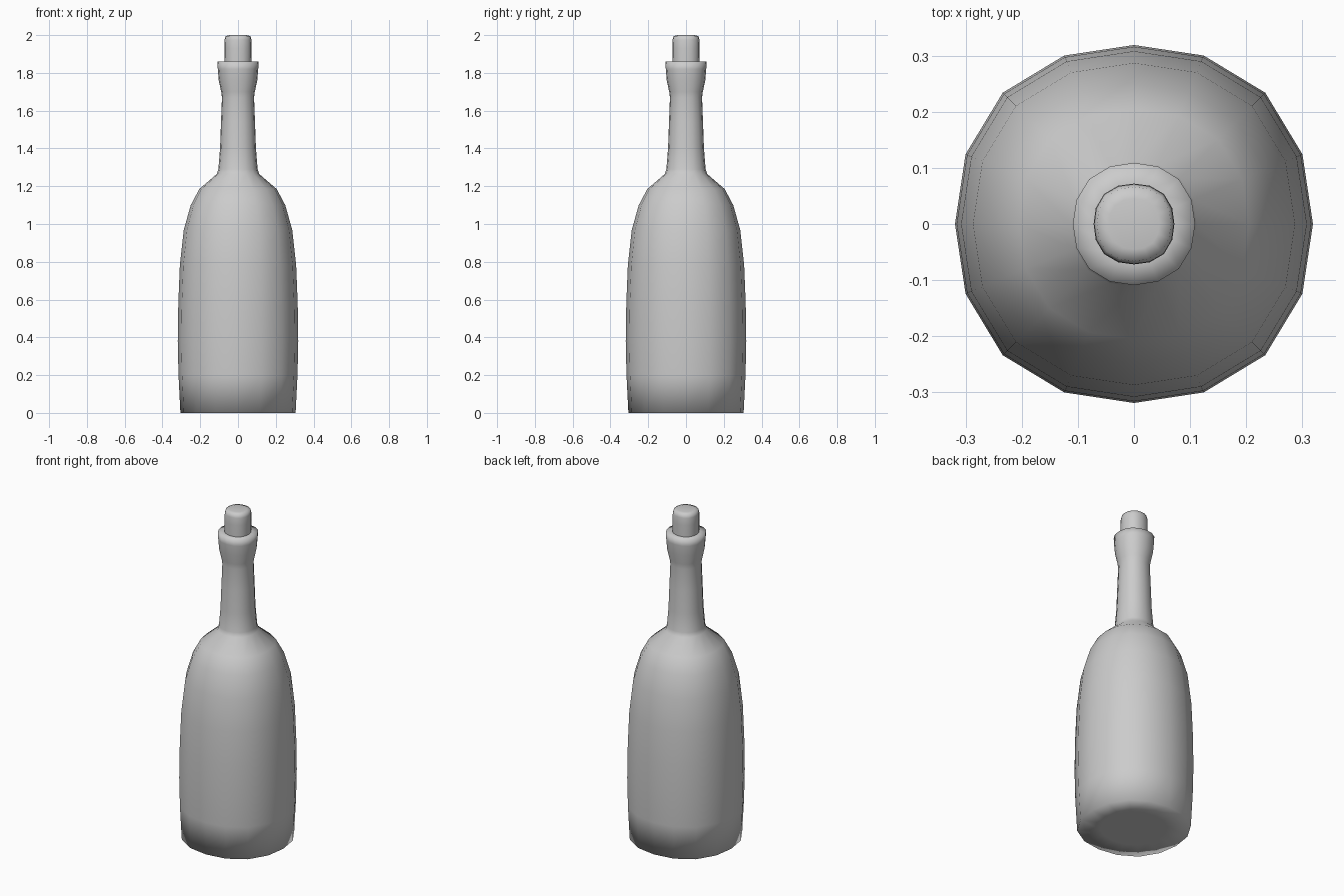
import bpy, bmesh, math

if "Cube" in bpy.data.objects:
    bpy.data.objects.remove(bpy.data.objects["Cube"])

SIDES = 16


def lathe(name, profile, squarish):
    """Revolve (radius, z) points into a closed, slightly squared solid."""
    bm = bmesh.new()
    rings = []
    for r, z in profile:
        ring = []
        for i in range(SIDES):
            a = 2 * math.pi * i / SIDES
            rr = r * (1 + squarish * math.sin(2 * a) ** 2)
            ring.append(bm.verts.new((rr * math.cos(a), rr * math.sin(a), z)))
        rings.append(ring)
    for low, high in zip(rings, rings[1:]):
        for i in range(SIDES):
            j = (i + 1) % SIDES
            bm.faces.new((low[i], low[j], high[j], high[i]))
    bm.faces.new(rings[0][::-1])
    bm.faces.new(rings[-1])
    for f in bm.faces:
        f.smooth = True
    mesh = bpy.data.meshes.new(name)
    bm.to_mesh(mesh)
    bm.free()
    obj = bpy.data.objects.new(name, mesh)
    bpy.context.collection.objects.link(obj)
    return obj


# Bottle: flat base, bulging body, shoulder, neck and flared lip
lathe("bottle", [
    (0.18, 0), (0.305, 0), (0.315, 0.2), (0.319, 0.38), (0.316, 0.58),
    (0.308, 0.78), (0.287, 0.97), (0.25, 1.1), (0.205, 1.185),
    (0.112, 1.265), (0.104, 1.29), (0.095, 1.4), (0.09, 1.54),
    (0.085, 1.67), (0.089, 1.70), (0.102, 1.76), (0.107, 1.82),
    (0.109, 1.86), (0.068, 1.86)], 0.037)

# Cork: short plug with a softened top edge
lathe("cork", [
    (0.071, 1.83), (0.071, 1.86), (0.072, 1.93), (0.071, 1.975),
    (0.066, 1.995), (0.045, 2.0)], 0.05)
